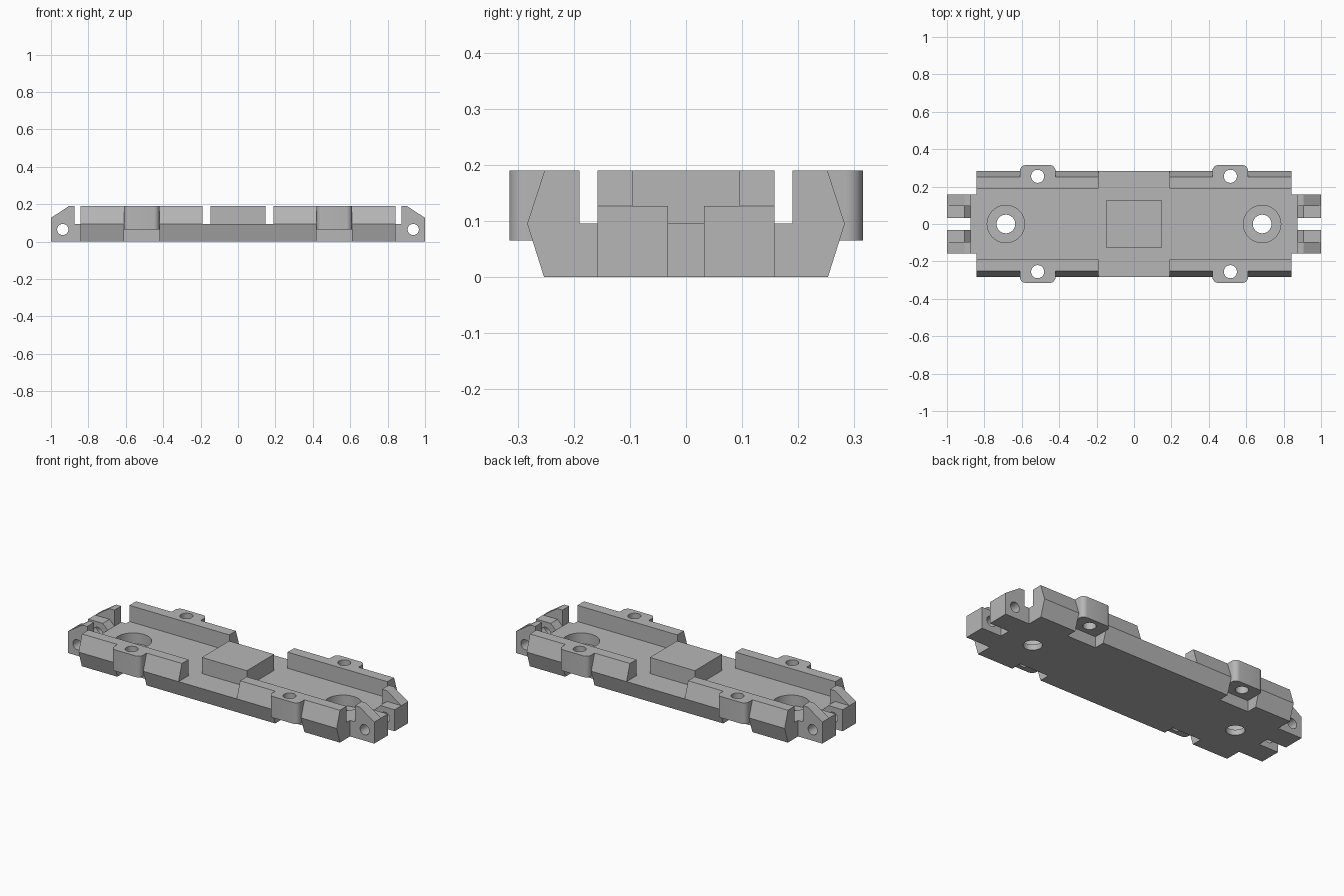
import bpy
import bmesh
from math import cos, sin, pi, radians
from mathutils import Vector

cube = bpy.data.objects.get("Cube")
if cube:
    bpy.data.objects.remove(cube, do_unlink=True)

grey = bpy.data.materials.new("plain_grey")
grey.use_nodes = True
grey.diffuse_color = (0.47, 0.47, 0.47, 1)
grey.node_tree.nodes["Principled BSDF"].inputs["Base Color"].default_value = (0.47, 0.47, 0.47, 1)

PLACE = {
    "x": lambda u, v, w: Vector((w, u, v)),
    "y": lambda u, v, w: Vector((u, w, v)),
    "z": lambda u, v, w: Vector((u, v, w)),
}


def prism(name, points, axis, lo, hi, mirror=""):
    """Extrude a 2D outline along an axis, with optional mirrored copies."""
    bm = bmesh.new()
    face = bm.faces.new([bm.verts.new(PLACE[axis](u, v, lo)) for u, v in points])
    grown = bmesh.ops.extrude_face_region(bm, geom=[face])["geom"]
    verts = [g for g in grown if isinstance(g, bmesh.types.BMVert)]
    bmesh.ops.translate(bm, verts=verts, vec=PLACE[axis](0, 0, hi - lo))
    bmesh.ops.recalc_face_normals(bm, faces=bm.faces)
    mesh = bpy.data.meshes.new(name)
    bm.to_mesh(mesh)
    bm.free()
    mesh.materials.append(grey)
    obj = bpy.data.objects.new(name, mesh)
    bpy.context.collection.objects.link(obj)
    if mirror:
        mod = obj.modifiers.new("mirror", "MIRROR")
        mod.use_axis = ["x" in mirror, "y" in mirror, False]
        mod.use_mirror_merge = False
    return obj


def rect(u0, u1, v0, v1):
    return [(u0, v0), (u1, v0), (u1, v1), (u0, v1)]


def circle(u, v, r, n=32):
    return [(u + r * cos(2 * pi * i / n), v + r * sin(2 * pi * i / n)) for i in range(n)]


def finish(obj, cutters=()):
    """Subtract the cutters, bake the modifiers and set the shading."""
    for cutter in cutters:
        cutter.hide_render = True
        mod = obj.modifiers.new("cut", "BOOLEAN")
        mod.operation, mod.solver, mod.object = "DIFFERENCE", "EXACT", cutter
        if len(obj.modifiers) > 1:
            obj.modifiers.move(len(obj.modifiers) - 1, 0)
    bpy.context.view_layer.update()
    graph = bpy.context.evaluated_depsgraph_get()
    baked = bpy.data.meshes.new_from_object(obj.evaluated_get(graph))
    obj.modifiers.clear()
    obj.data = baked
    baked.name = obj.name
    for cutter in cutters:
        bpy.data.objects.remove(cutter, do_unlink=True)
    bpy.ops.object.select_all(action="DESELECT")
    obj.select_set(True)
    bpy.context.view_layer.objects.active = obj
    obj.data.shade_smooth()
    bpy.ops.object.shade_smooth_by_angle(angle=radians(25))


END, TOP, DECK = 0.842, 0.19, 0.095      # body end, full height, deck height
RAIL_IN, RAIL_START = 0.19, 0.19
EAR_A, EAR_B, EAR_OUT, EAR_LOW = 0.42, 0.61, 0.315, 0.065

# Lower body with notches under the ears and counterbored screw holes
hull = [(-0.253, 0), (0.253, 0), (0.283, DECK), (-0.283, DECK)]
body = prism("base_body", hull, "x", -END, END)
finish(body, [
    prism("notch_cutter", rect(EAR_A, EAR_B, RAIL_IN, 0.4), "z", -0.1, 0.3, "xy"),
    prism("bore_cutter", circle(0.685, 0, 0.1, 48), "z", 0.032, 0.3, "x"),
    prism("hole_cutter", circle(0.685, 0, 0.05), "z", -0.1, 0.2, "x"),
])

# Raised block in the middle of the deck
finish(prism("centre_block", rect(-0.147, 0.147, -0.127, 0.127), "z", DECK, TOP))

# Side rails on both sides of each ear
rail = [(RAIL_IN, DECK), (0.283, DECK), (0.252, TOP), (RAIL_IN, TOP)]
finish(prism("inner_rails", rail, "x", RAIL_START, EAR_A, "xy"))
finish(prism("outer_rails", rail, "x", EAR_B, END, "xy"))

# Screw ears with rounded outer corners
R = 0.03
ear = [(EAR_A, RAIL_IN), (EAR_B, RAIL_IN)]
for cx, start in ((EAR_B - R, 0), (EAR_A + R, pi / 2)):
    for i in range(7):
        a = start + i * pi / 12
        ear.append((cx + R * cos(a), EAR_OUT - R + R * sin(a)))
ears = prism("screw_ears", ear, "z", EAR_LOW, TOP, "xy")
finish(ears, [prism("ear_hole_cutter", circle(0.515, 0.255, 0.035), "z", 0, 0.3)])

# Necks joining the end brackets to the body
finish(prism("bracket_necks", rect(END, 0.873, -0.158, 0.158), "z", 0, DECK, "x"))

# End brackets: tall outer cheeks and lower inner cheeks, bored for a pin
cheek = [(0.873, 0), (1, 0), (1, 0.127), (0.905, TOP), (0.873, TOP)]
inner = [(0.873, 0), (1, 0), (1, 0.127), (0.905, 0.127), (0.873, DECK)]
for name, outline, y0, y1 in (("outer_cheeks", cheek, 0.095, 0.158),
                              ("inner_cheeks", inner, 0.032, 0.095)):
    part = prism(name, outline, "y", y0, y1, "xy")
    finish(part, [prism("pin_cutter", circle(0.937, 0.065, 0.03), "y", 0, 0.3)])
